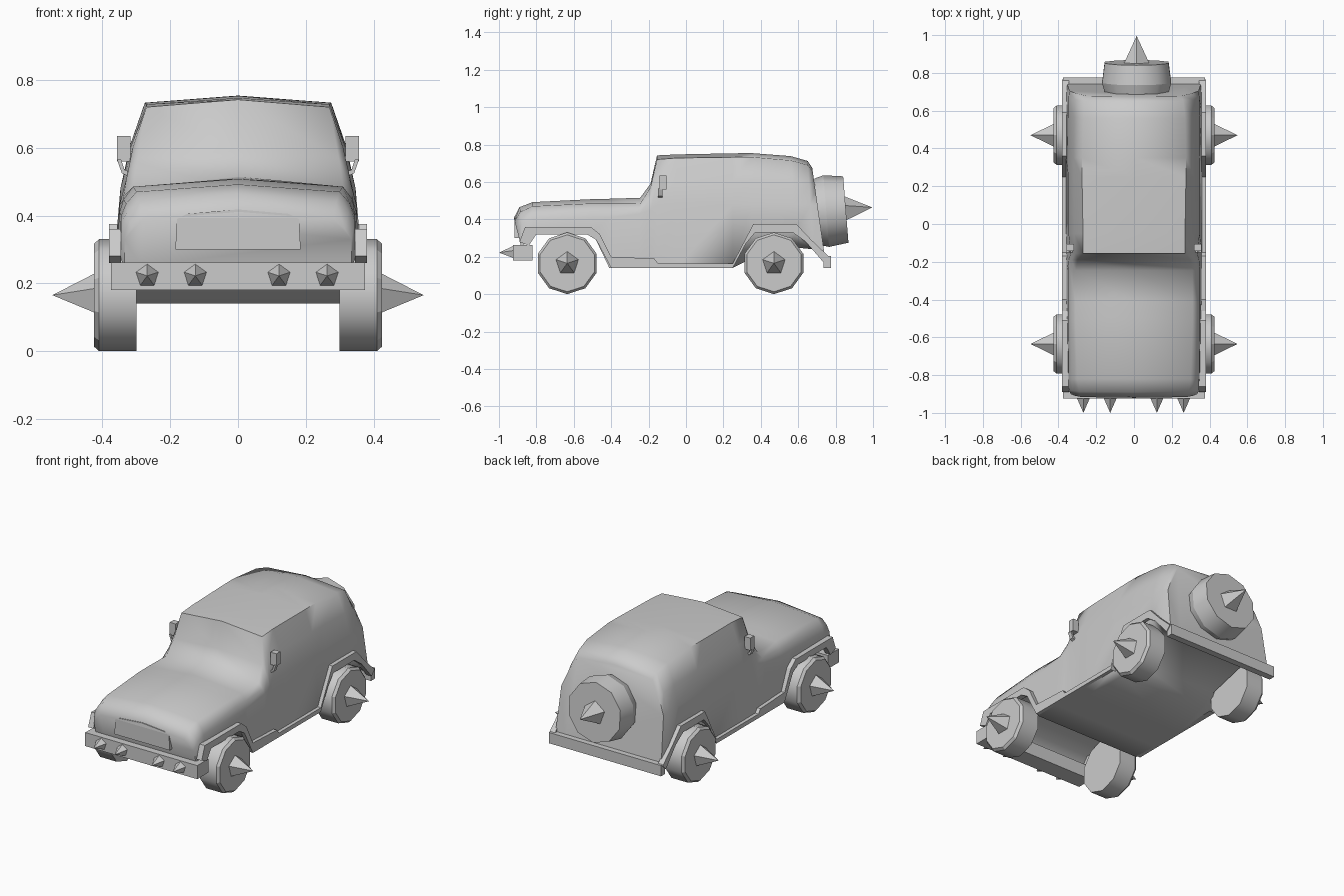
import bpy, bmesh, math
from mathutils import Vector

if "Cube" in bpy.data.objects:
    bpy.data.objects.remove(bpy.data.objects["Cube"])


def mesh_object(name, bm, angle=None):
    bmesh.ops.recalc_face_normals(bm, faces=bm.faces)
    me = bpy.data.meshes.new(name)
    bm.to_mesh(me)
    bm.free()
    ob = bpy.data.objects.new(name, me)
    bpy.context.collection.objects.link(ob)
    if angle:
        bpy.ops.object.select_all(action='DESELECT')
        ob.select_set(True)
        bpy.context.view_layer.objects.active = ob
        bpy.ops.object.shade_smooth_by_angle(angle=math.radians(angle))
    return ob


def box(name, lo, hi):
    lo, hi = Vector(lo), Vector(hi)
    bpy.ops.mesh.primitive_cube_add(size=1, location=(lo + hi) / 2)
    ob = bpy.context.object
    ob.name = name
    ob.scale = hi - lo
    return ob


def cone(name, start, direction, r1, r2, depth, sides, angle=None):
    d = Vector(direction).normalized()
    bpy.ops.mesh.primitive_cone_add(vertices=sides, radius1=r1, radius2=r2, depth=depth,
                                    location=Vector(start) + d * depth / 2)
    ob = bpy.context.object
    ob.name = name
    ob.rotation_mode = 'QUATERNION'
    ob.rotation_quaternion = d.to_track_quat('Z', 'Y')
    if angle:
        bpy.ops.object.shade_smooth_by_angle(angle=math.radians(angle))
    return ob


def prism(name, pts, offset):
    """Closed solid: a planar outline extruded by an offset vector."""
    bm = bmesh.new()
    a = [bm.verts.new(p) for p in pts]
    b = [bm.verts.new(Vector(p) + Vector(offset)) for p in pts]
    bm.faces.new(a)
    bm.faces.new(b[::-1])
    for i in range(len(a)):
        j = (i + 1) % len(a)
        bm.faces.new((a[i], b[i], b[j], a[j]))
    return mesh_object(name, bm)


# Body: cross-sections from nose to tail
# y bottom, y top, floor z, side bottom z, bottom x, belt x, belt z, edge x, edge z, centre z
sections = [
    (-.88, -.92, .25, .25, .335, .335, .33, .28, .39, .405),
    (-.86, -.89, .27, .27, .345, .345, .38, .29, .44, .465),
    (-.82, -.82, .32, .32, .35, .345, .40, .30, .47, .492),
    (-.50, -.50, .33, .33, .355, .35, .41, .31, .485, .508),
    (-.41, -.41, .14, .14, .36, .35, .41, .31, .485, .510),
    (-.25, -.245, .14, .14, .36, .35, .43, .31, .483, .515),
    (-.19, -.19, .14, .14, .36, .345, .45, .297, .57, .59),
    (-.155, -.155, .14, .14, .36, .335, .48, .27, .72, .742),
    (-.05, -.05, .14, .14, .36, .347, .48, .27, .728, .747),
    (.25, .25, .14, .14, .36, .347, .48, .275, .732, .753),
    (.35, .35, .19, .33, .36, .347, .48, .275, .733, .754),
    (.58, .56, .25, .33, .36, .347, .48, .27, .715, .738),
    (.68, .65, .24, .24, .36, .347, .48, .26, .69, .712),
    (.745, .675, .18, .18, .355, .342, .47, .25, .655, .675),
]
bm = bmesh.new()
rings = []
for yb, yt, zf, zb, xb, xm, zm, xe, ze, zc in sections:
    half = [(.285, zf), (xb, zb), (xm, zm), ((xm + xe) / 2 + .008, (zm + ze) / 2), (xe, ze)]
    outline = half + [(0, zc)] + [(-x, z) for x, z in reversed(half)]
    rings.append([bm.verts.new((x, yb + (yt - yb) * max(0, z - zb) / (zc - zb), z))
                  for x, z in outline])
n = len(rings[0])
for a, b in zip(rings, rings[1:]):
    for i in range(n):
        j = (i + 1) % n
        bm.faces.new((a[i], a[j], b[j], b[i]))
bm.faces.new(rings[0])
bm.faces.new(rings[-1])
mesh_object("body", bm, 65)

# Grille panel on the nose
grille = [(-.185, .30), (-.18, .39), (-.15, .405), (0, .418), (.15, .405), (.18, .39), (.185, .30)]
prism("grille", [(x, -.917, z) for x, z in grille], (0, .03, 0))

# Fender flares and sills, one strip per side
upper = [(-.89, .28), (-.86, .36), (-.51, .36), (-.46, .32), (-.40, .20), (-.17, .19), (-.15, .165),
         (.25, .165), (.36, .375), (.59, .375), (.67, .29), (.765, .20)]
lower = [(.735, .17), (.64, .28), (.57, .33), (.37, .33), (.32, .27), (.25, .14), (-.40, .14),
         (-.48, .29), (-.53, .32), (-.80, .32), (-.84, .26)]
for s, side in ((1, "right"), (-1, "left")):
    prism(f"fender_flare_{side}", [(s * .345, y, z) for y, z in upper + lower], (s * .035, 0, 0))

    # Wheels with hub spikes
    for y, end in ((-.635, "front"), (.47, "rear")):
        cone(f"wheel_{end}_{side}", (s * .30, y, .165), (s, 0, 0), .165, .165, .11, 10, 40)
        cone(f"wheel_rim_{end}_{side}", (s * .41, y, .165), (s, 0, 0), .165, .152, .015, 10)
        cone(f"wheel_spike_{end}_{side}", (s * .423, y, .165), (s, 0, 0), .064, 0, .125, 5)

    # Side mirrors
    box(f"mirror_{side}", (s * .318, -.143, .56), (s * .357, -.105, .635))
    arm = [(.345, .565), (.357, .565), (.343, .525), (.30, .503), (.285, .515), (.335, .535)]
    prism(f"mirror_arm_{side}", [(s * x, -.15, z) for x, z in arm], (0, .025, 0))

# Bumpers and front spikes
box("front_bumper", (-.375, -.925, .18), (.375, -.82, .262))
box("rear_bumper", (-.375, .735, .14), (.375, .775, .205))
for i, x in enumerate((-.268, -.126, .121, .263)):
    cone(f"bumper_spike_{i + 1}", (x, -.92, .222), (0, -1, 0), .037, 0, .08, 5)

# Spare wheel, tilted with the tailgate
axis = Vector((0, 1, .08)).normalized()
hub = Vector((.014, .70, .44))
cone("spare_wheel", hub, axis, .178, .192, .05, 10, 50)
cone("spare_wheel_tread", hub + axis * .05, axis, .192, .178, .105, 10, 50)
cone("spare_wheel_spike", hub + axis * .15, axis, .072, 0, .147, 5)
